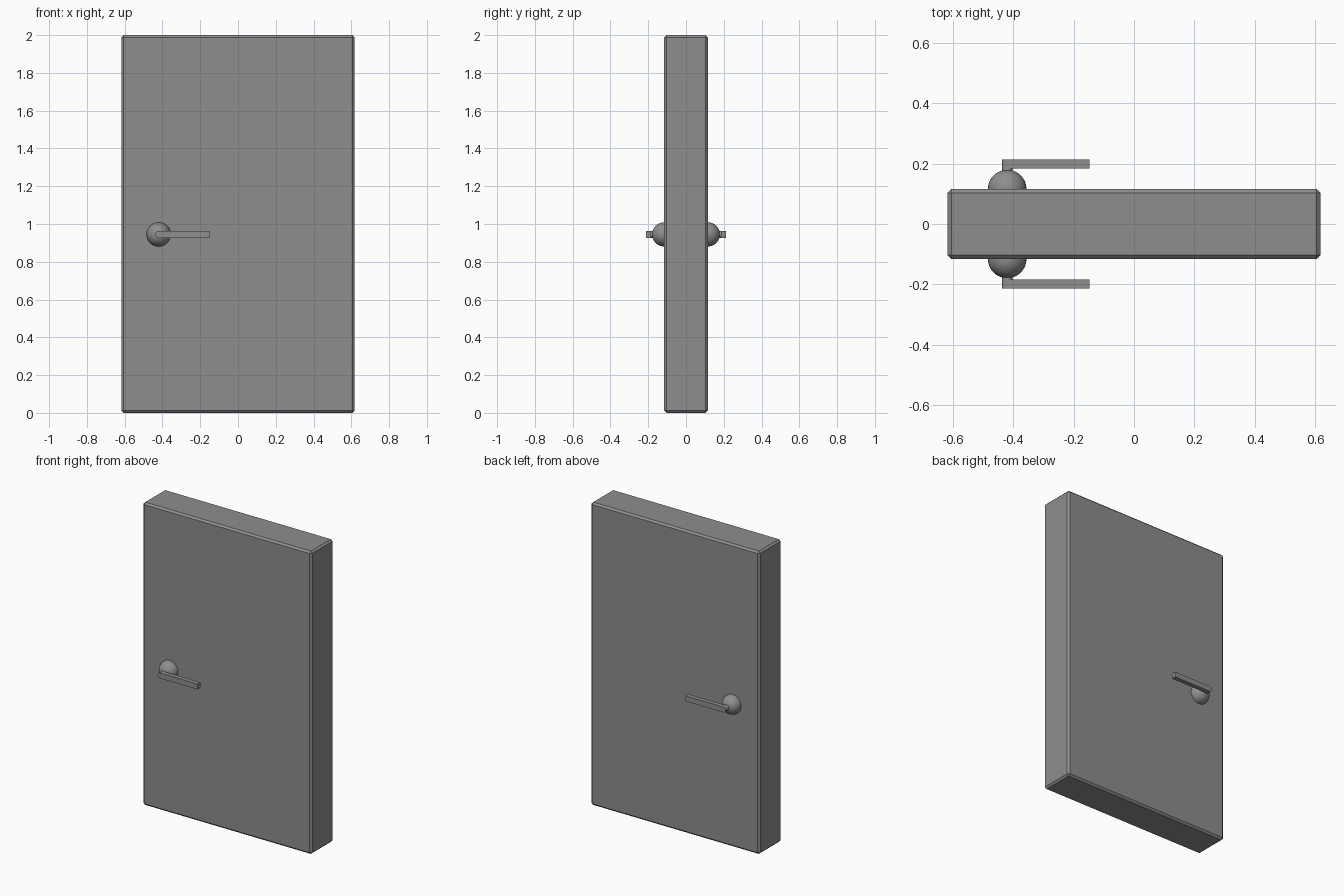
import bpy
from math import pi

if "Cube" in bpy.data.objects:
    bpy.data.objects.remove(bpy.data.objects["Cube"])

KX, KZ = -0.42, 0.945   # handle axis
FACE = 0.1155           # half thickness of the door

# Dark grey finish for all parts
dark = bpy.data.materials.new("dark_grey")
dark.diffuse_color = (0.27, 0.27, 0.27, 1)
dark.use_nodes = True
dark.node_tree.nodes["Principled BSDF"].inputs["Base Color"].default_value = dark.diffuse_color


def finish(name, smooth=True):
    ob = bpy.context.object
    ob.name = name
    ob.data.materials.append(dark)
    bpy.ops.object.transform_apply(location=False, rotation=True, scale=True)
    if smooth:
        bpy.ops.object.shade_smooth_by_angle(angle=0.6)
    return ob


def box(name, x0, x1, y0, y1, z0, z1, bevel=0):
    bpy.ops.mesh.primitive_cube_add(
        size=1, location=((x0 + x1) / 2, (y0 + y1) / 2, (z0 + z1) / 2))
    bpy.context.object.scale = (x1 - x0, y1 - y0, z1 - z0)
    ob = finish(name, False)
    if bevel:
        mod = ob.modifiers.new("chamfered_edges", 'BEVEL')
        mod.width, mod.segments = bevel, 1
        bpy.ops.object.modifier_apply(modifier=mod.name)
    return ob


# Door slab with narrow chamfered edges
box("door_panel", -0.617, 0.617, -FACE, FACE, 0, 2, 0.012)

# Matching handle on each side
for side, s in (("front", -1), ("back", 1)):
    # Domed rose, half sunk in the door
    bpy.ops.mesh.primitive_uv_sphere_add(
        segments=32, ring_count=16, radius=0.064,
        location=(KX, s * FACE, KZ), rotation=(pi / 2, 0, 0))
    finish(side + "_rose")
    # Short spindle with rounded lever end
    bpy.ops.mesh.primitive_cylinder_add(
        vertices=32, radius=0.018, depth=0.063,
        location=(KX, s * 0.1815, KZ), rotation=(pi / 2, 0, 0))
    finish(side + "_spindle")
    # Flat lever bar
    y = sorted((s * 0.184, s * 0.213))
    box(side + "_lever", KX, -0.147, y[0], y[1], KZ - 0.018, KZ + 0.018)
